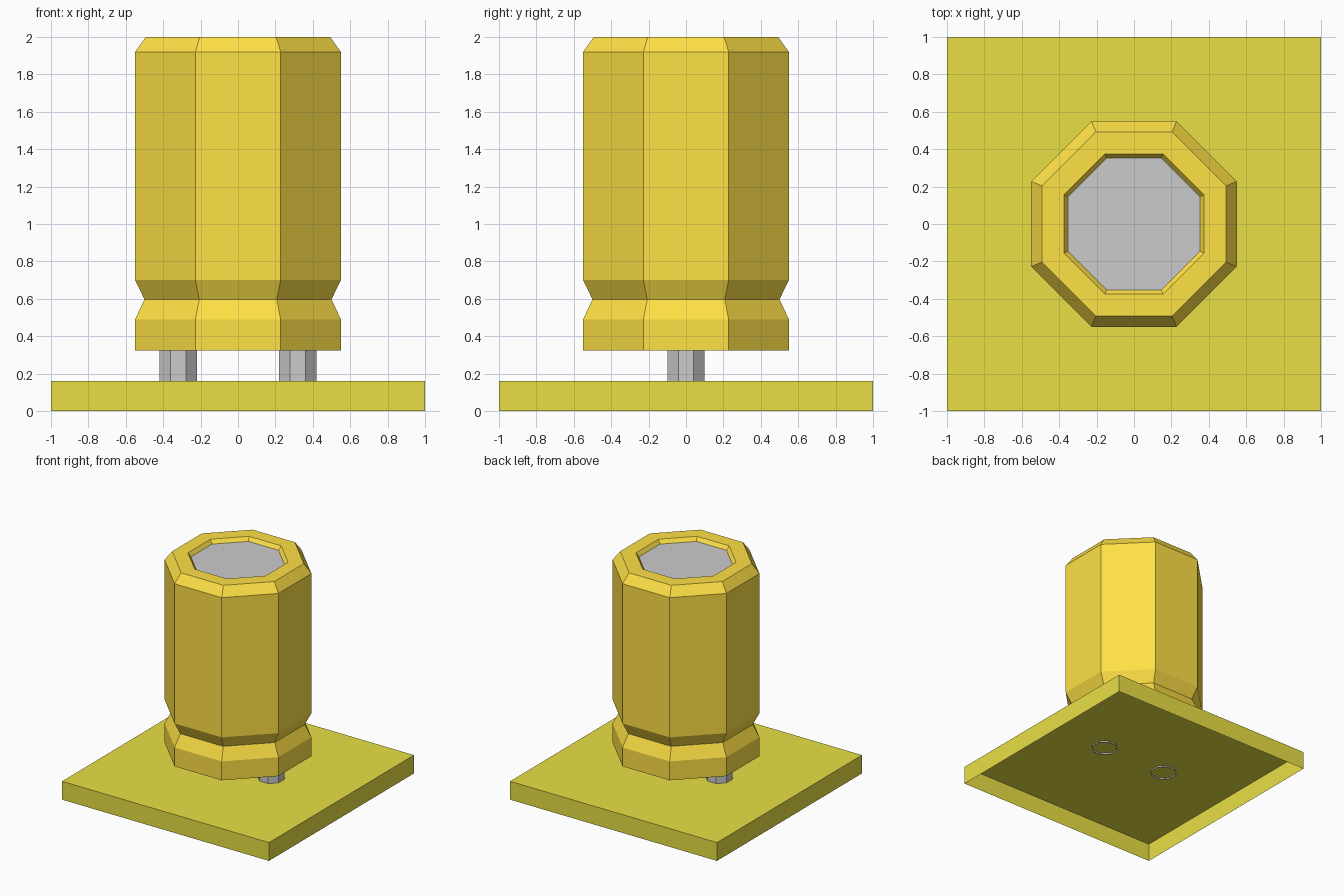
import bpy, bmesh
from math import pi, cos, sin

if "Cube" in bpy.data.objects:
    bpy.data.objects.remove(bpy.data.objects["Cube"])


def material(name, rgb):
    mat = bpy.data.materials.new(name)
    mat.diffuse_color = (*rgb, 1)
    mat.use_nodes = True
    mat.node_tree.nodes["Principled BSDF"].inputs["Base Color"].default_value = mat.diffuse_color
    return mat


def prism(name, profile, sides, mat=None, x=0, cap_bottom=False, cap_top=False):
    """Stack flat-sided rings from (apothem, z) pairs, rising up the outside."""
    bm = bmesh.new()
    rings = []
    for apothem, z in profile:
        r = apothem / cos(pi / sides)
        rings.append([bm.verts.new((x + r * cos((2 * i + 1) * pi / sides),
                                    r * sin((2 * i + 1) * pi / sides), z))
                      for i in range(sides)])
    for low, high in zip(rings, rings[1:]):
        for i in range(sides):
            j = (i + 1) % sides
            bm.faces.new((low[i], low[j], high[j], high[i]))
    if cap_bottom:
        bm.faces.new(rings[0][::-1])
    if cap_top:
        bm.faces.new(rings[-1])
    mesh = bpy.data.meshes.new(name)
    bm.to_mesh(mesh)
    bm.free()
    if mat:
        mesh.materials.append(mat)
    obj = bpy.data.objects.new(name, mesh)
    bpy.context.collection.objects.link(obj)
    return obj


orange = material("sleeve_orange", (1.0, 0.75, 0.06))
olive = material("board_olive", (0.81, 0.74, 0.06))

# Board: shallow square tray, open underneath
prism("board", [(1, 0), (1, 0.16)], 4, olive, cap_top=True)

# Two legs, just poking through the board and into the body
for side, x in (("left", -0.32), ("right", 0.32)):
    prism(side + "_leg", [(0.1, 0.147), (0.1, 0.335)], 8, x=x)

# Octagonal sleeve with crimped waist, bevelled top and inner rim
sleeve = [(0.55, 0.325), (0.55, 0.49), (0.5, 0.597), (0.55, 0.70),
          (0.55, 1.92), (0.493, 2.0), (0.375, 2.0), (0.352, 1.967)]
prism("sleeve", sleeve, 8, orange, cap_bottom=True)

# Bare metal top plate in the recess
prism("top_plate", [(0.352, 1.967)], 8, cap_top=True)
